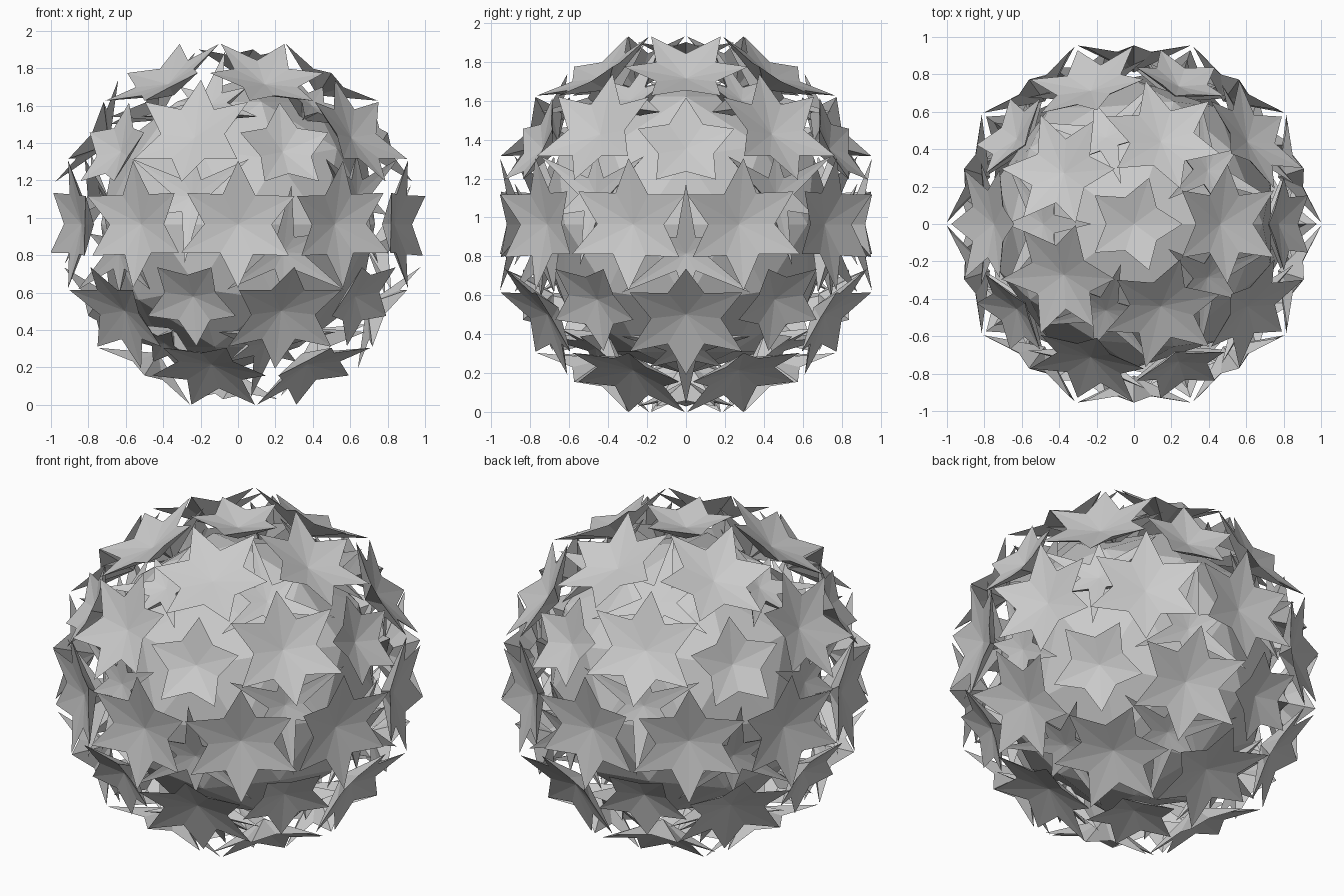
import bpy, bmesh
from math import radians, sin, cos, sqrt
from mathutils import Vector

if "Cube" in bpy.data.objects:
    bpy.data.objects.remove(bpy.data.objects["Cube"])

CENTRE = Vector((0, 0, 0.965))

# axes of the icosahedral layout, one five-fold axis pointing up
h, r = 1 / sqrt(5), 2 / sqrt(5)
five = [Vector((0, 0, 1)), Vector((0, 0, -1))]
for k in range(5):
    a = radians(72 * k)
    b = a + radians(36)
    five += [Vector((r * cos(a), r * sin(a), h)), Vector((r * cos(b), r * sin(b), -h))]


def near(p, q):
    return 0.3 < p.dot(q) < 0.6


two, three = [], []
for i in range(12):
    for j in range(i):
        if near(five[i], five[j]):
            two.append(((five[i] + five[j]).normalized(), five[i]))
            for k in range(j):
                if near(five[i], five[k]) and near(five[j], five[k]):
                    three.append(((five[i] + five[j] + five[k]).normalized(), five[i]))


def star(bm, axis, toward, outline, plane, mid, under):
    """Star plate: outline of (degrees, radius), dished middle, tapered underside."""
    u = (toward - axis * toward.dot(axis)).normalized()
    v = axis.cross(u)
    far = max(rad for d, rad in outline)
    rim = [bm.verts.new(axis * (plane + (mid - plane) * (1 - rad / far))
                        + (u * cos(radians(d)) + v * sin(radians(d))) * rad)
           for d, rad in outline]
    top, low = bm.verts.new(axis * mid), bm.verts.new(axis * under)
    n = len(rim)
    for i in range(n):
        p, q = rim[i], rim[(i + 1) % n]
        bm.faces.new((p, q, top))
        bm.faces.new((q, p, low))


def finish(bm, name):
    me = bpy.data.meshes.new(name)
    bm.to_mesh(me)
    bm.free()
    ob = bpy.data.objects.new(name, me)
    ob.location = CENTRE
    bpy.context.collection.objects.link(ob)


# thirty large six-pointed stars
six = [(31.7, .34), (58.7, .18), (90, .32), (121.3, .18), (148.3, .34), (180, .18),
       (211.7, .34), (238.7, .18), (270, .32), (301.3, .18), (328.3, .34), (360, .18)]
bm = bmesh.new()
for axis, toward in two:
    star(bm, axis, toward, six, .955, .88, .81)
finish(bm, "large_stars")

# twelve small five-pointed stars, points aimed at the neighbouring large stars
pent = [(36 * k, .26 if k % 2 == 0 else .15) for k in range(10)]
bm = bmesh.new()
for axis in five:
    star(bm, axis, next(q for q in five if near(axis, q)), pent, .935, .865, .80)
finish(bm, "small_stars")

# twenty sunken facets in the gaps: long points run under the small stars
gap = [(60 * k + 30 * s, rad) for k in range(6)
       for s, rad in ((0, .38 if k % 2 == 0 else .22), (1, .10))]
bm = bmesh.new()
for axis, toward in three:
    star(bm, axis, toward, gap, .87, .80, .70)
finish(bm, "gap_facets")

# faceted inner core
bm = bmesh.new()
bmesh.ops.create_icosphere(bm, subdivisions=2, radius=.77)
finish(bm, "core")
